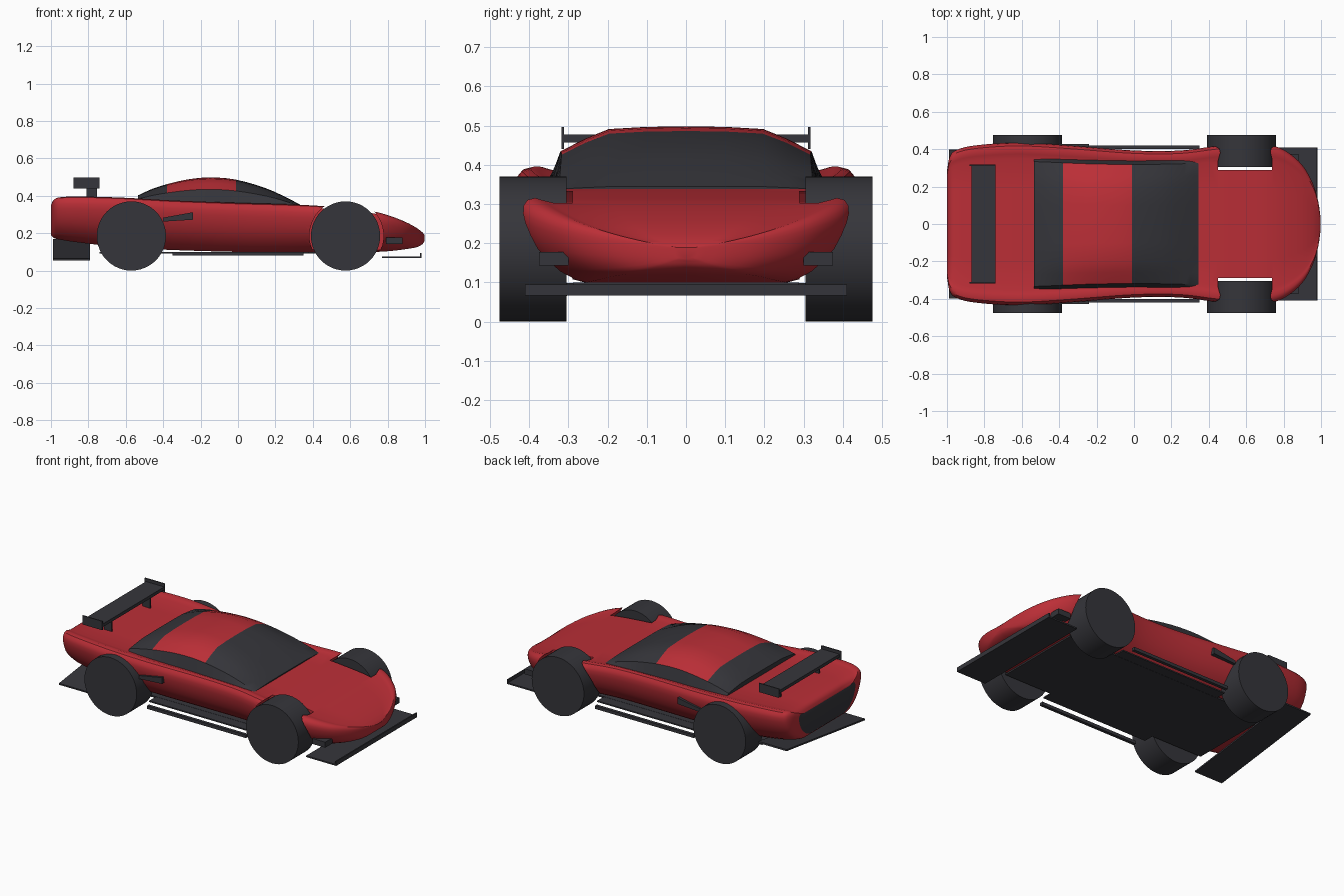
import bpy, bmesh, math
from mathutils import Vector, Matrix

cube = bpy.data.objects.get("Cube")
if cube:
    bpy.data.objects.remove(cube, do_unlink=True)


def material(name, rgb):
    m = bpy.data.materials.new(name)
    m.use_nodes = True
    m.diffuse_color = (*rgb, 1)
    m.node_tree.nodes["Principled BSDF"].inputs["Base Color"].default_value = (*rgb, 1)
    return m


RED = material("red_paint", (0.5, 0.028, 0.038))
DARK = material("dark_grey", (0.036, 0.036, 0.043))


def finish(name, bm, mats, smooth=False):
    bmesh.ops.recalc_face_normals(bm, faces=bm.faces)
    mesh = bpy.data.meshes.new(name)
    bm.to_mesh(mesh)
    bm.free()
    for m in mats:
        mesh.materials.append(m)
    ob = bpy.data.objects.new(name, mesh)
    bpy.context.collection.objects.link(ob)
    if smooth:
        shade(ob)
    return ob


def shade(ob):
    bpy.ops.object.select_all(action='DESELECT')
    ob.select_set(True)
    bpy.context.view_layer.objects.active = ob
    bpy.ops.object.shade_smooth_by_angle(angle=math.radians(35))


def box(name, lo, hi, mat=DARK, roll=0):
    lo, hi = Vector(lo), Vector(hi)
    bm = bmesh.new()
    bmesh.ops.create_cube(bm, size=1)
    size = hi - lo
    bmesh.ops.transform(bm, verts=bm.verts, matrix=Matrix.Translation((lo + hi) / 2)
                        @ Matrix.Rotation(roll, 4, 'X') @ Matrix.Diagonal((*size, 1)))
    return finish(name, bm, [mat])


def pair(name, lo, hi):
    box("left_" + name, lo, hi)
    box("right_" + name, (lo[0], -hi[1], lo[2]), (hi[0], -lo[1], hi[2]))


def cylinder(name, x, y0, y1, r, mat, smooth=True):
    bm = bmesh.new()
    bmesh.ops.create_cone(bm, cap_ends=True, segments=48, radius1=r, radius2=r, depth=y1 - y0)
    bmesh.ops.transform(bm, verts=bm.verts, matrix=Matrix.Translation((x, (y0 + y1) / 2, 0.185))
                        @ Matrix.Rotation(math.pi / 2, 4, 'X'))
    return finish(name, bm, [mat], smooth)


def spline(points, steps):
    """Smooth curve through the given points."""
    pts = [Vector(p) for p in points]
    pts = [2 * pts[0] - pts[1]] + pts + [2 * pts[-1] - pts[-2]]
    out = []
    for a, b, c, d in zip(pts, pts[1:], pts[2:], pts[3:]):
        for i in range(steps):
            t = i / steps
            out.append(0.5 * (2 * b + (c - a) * t + (2 * a - 5 * b + 4 * c - d) * t * t
                              + (3 * b - a - 3 * c + d) * t ** 3))
    return out + [pts[-2]]


def loft(name, stations, profile, mats, paint):
    """Sweep a half profile, mirrored in y, along stations of x, half width, top, bottom."""
    ring = profile + [(-y, z) for y, z in reversed(profile[1:-1])]
    bm = bmesh.new()
    rows = [[bm.verts.new((x, w * y, zb + (zt - zb) * z)) for y, z in ring]
            for x, w, zt, zb in stations]
    n = len(ring)
    for a, b in zip(rows, rows[1:]):
        for i in range(n):
            bm.faces.new((a[i], a[(i + 1) % n], b[(i + 1) % n], b[i]))
    for end in (rows[0], rows[-1]):
        bm.faces.new(end)
    for f in bm.faces:
        f.material_index = paint(f.calc_center_median())
    return finish(name, bm, mats, True)


# Body shell with raised side ridges and a dark tail panel
body_stations = spline([
    (-1, .285, .35, .19), (-.985, .36, .378, .175), (-.95, .395, .392, .165),
    (-.85, .42, .396, .15), (-.62, .435, .39, .125), (-.35, .42, .375, .11),
    (0, .393, .362, .1), (.25, .393, .355, .1), (.45, .418, .345, .1),
    (.65, .43, .327, .1), (.74, .42, .313, .1), (.82, .385, .29, .105),
    (.9, .315, .258, .115), (.955, .22, .228, .125), (.985, .12, .205, .14),
    (.998, .03, .19, .16)], 4)
body_profile = [(0, .95), (.45, .95), (.8, .95), (.86, .975), (.91, 1), (.96, .98), (.99, .92),
                (1, .84), (.995, .73), (.97, .58), (.93, .42), (.87, .28), (.78, .13),
                (.7, .05), (.6, 0), (0, 0)]
body = loft("body", body_stations, body_profile, [RED, DARK], lambda c: int(c.x < -.9999))

# Open front wheel wells
for side in (-1, 1):
    y0, y1 = sorted((side * .29, side * .6))
    cutter = cylinder("well_cutter", .58, y0, y1, .198, RED, False)
    cutter.hide_render = True
    mod = body.modifiers.new("well", 'BOOLEAN')
    mod.operation = 'DIFFERENCE'
    mod.solver = 'EXACT'
    mod.object = cutter
    bpy.context.view_layer.objects.active = body
    bpy.ops.object.modifier_apply(modifier=mod.name)
    bpy.data.objects.remove(cutter, do_unlink=True)
shade(body)

# Canopy: dark glass with a red roof panel
canopy_stations = spline([
    (-.535, .355, .402, .36), (-.46, .352, .436, .36), (-.38, .348, .462, .36),
    (-.27, .343, .487, .36), (-.15, .34, .498, .36), (-.01, .338, .486, .355),
    (.15, .34, .44, .35), (.27, .343, .385, .342), (.345, .345, .345, .33)], 3)
canopy_profile = [(0, 1), (.3, .99), (.58, .95), (.76, .77), (.94, .54), (.97, .27), (1, 0), (0, 0)]
loft("canopy", canopy_stations, canopy_profile, [DARK, RED],
     lambda c: int(-.38 < c.x < -.01 and abs(c.y) < .317 and c.z > .41))

# Wheels
for end, x in (("front", .575), ("rear", -.57)):
    cylinder(f"{end}_left_wheel", x, .305, .475, .185, DARK)
    cylinder(f"{end}_right_wheel", x, -.475, -.305, .185, DARK)

# Floor and side skirts
box("floor", (-.74, -.288, .09), (.72, .288, .1))
pair("floor_edge", (-.38, .28, .091), (.38, .355, .099))
pair("skirt_bar", (-.35, .4, .08), (.35, .42, .1))

# Front splitter with a raised lip
box("front_splitter", (.77, -.41, .067), (.98, .41, .076))
box("splitter_lip", (.974, -.41, .067), (.982, .41, .095))
pair("nose_fin", (.79, .3, .143), (.88, .375, .178))

# Tilted rear diffuser plate
box("rear_diffuser", (-.99, -.4, .106), (-.79, .4, .116), roll=math.radians(7.5))

# Rear wing
box("rear_wing", (-.87, -.315, .457), (-.74, .315, .477))
pair("wing_endplate", (-.88, .311, .44), (-.74, .318, .497))
pair("wing_support", (-.81, .19, .37), (-.755, .2, .46))

# Side intakes behind the doors
for side, s in (("left", 1), ("right", -1)):
    bm = bmesh.new()
    outline = [(-.4, .262), (-.24, .272), (-.24, .312), (-.4, .283)]
    face = bm.faces.new([bm.verts.new((x, s * .37, z)) for x, z in outline])
    ext = bmesh.ops.extrude_face_region(bm, geom=[face])
    moved = [v for v in ext["geom"] if isinstance(v, bmesh.types.BMVert)]
    bmesh.ops.translate(bm, verts=moved, vec=(0, s * .058, 0))
    finish(f"{side}_intake", bm, [DARK])
